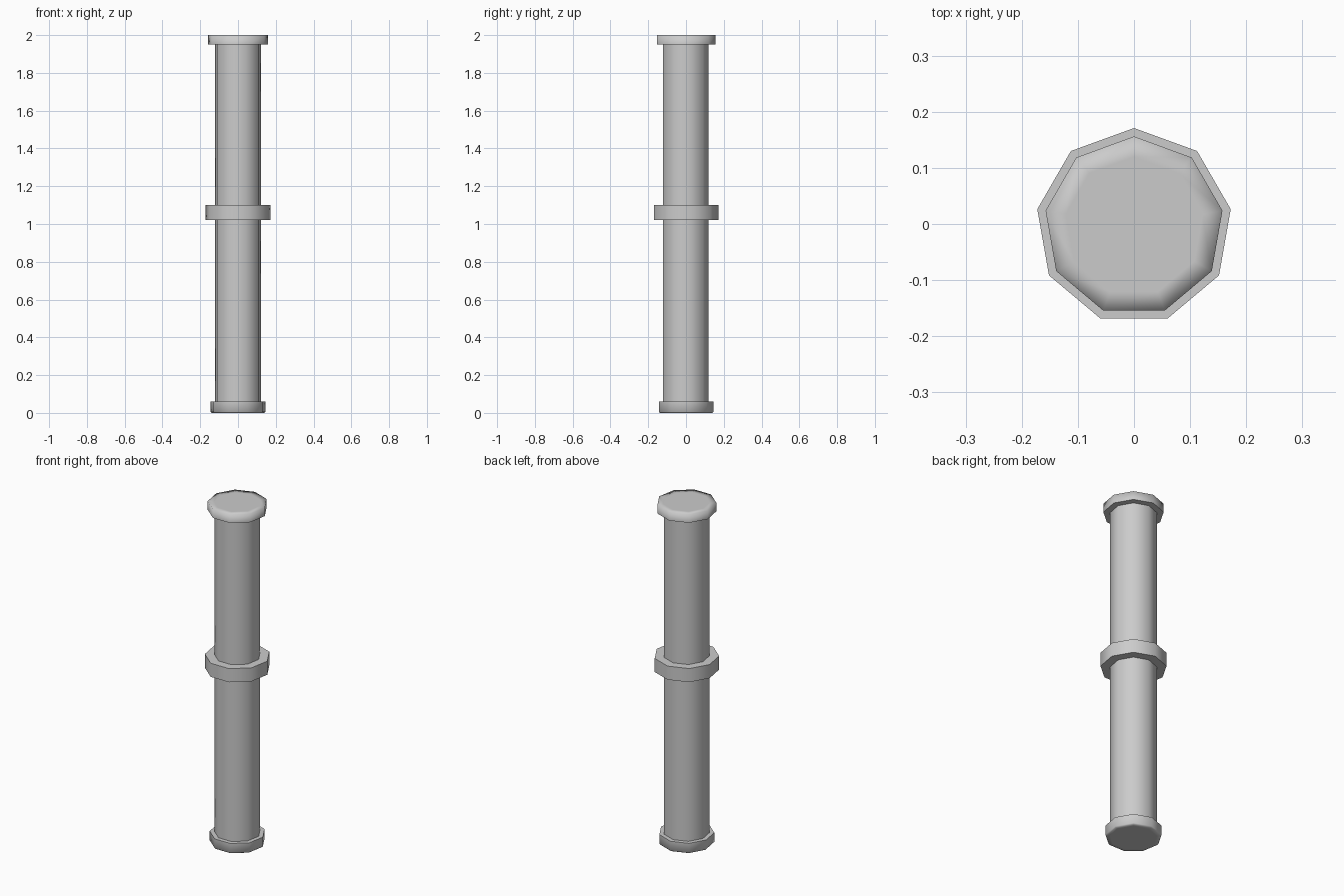
import bpy, bmesh
from math import cos, sin, tau, pi

if "Cube" in bpy.data.objects:
    bpy.data.objects.remove(bpy.data.objects["Cube"])

SIDES = 9
Y0 = -0.004      # axis offset that centres the nine-sided outline
SHAFT = 0.124


def lathe(name, profile, sharp=(), close_bottom=False, close_top=False):
    """Revolve (radius, z) points, listed bottom to top, into a nine-sided part."""
    bm = bmesh.new()
    rings = []
    for r, z in profile:
        rings.append([bm.verts.new((r * cos(pi / 2 + tau * i / SIDES),
                                    Y0 + r * sin(pi / 2 + tau * i / SIDES), z))
                      for i in range(SIDES)])
    for a, b in zip(rings, rings[1:]):
        for i in range(SIDES):
            j = (i + 1) % SIDES
            bm.faces.new((a[i], a[j], b[j], b[i]))
    if close_bottom:
        bm.faces.new(rings[0][::-1])
    if close_top:
        bm.faces.new(rings[-1])
    for f in bm.faces:
        f.smooth = True
    # crisp rims
    for k in sharp:
        for i in range(SIDES):
            bm.edges.get((rings[k][i], rings[k][(i + 1) % SIDES])).smooth = False
    me = bpy.data.meshes.new(name)
    bm.to_mesh(me)
    bm.free()
    ob = bpy.data.objects.new(name, me)
    bpy.context.collection.objects.link(ob)
    return ob


# foot ring with softly shaded underside
lathe("base", [(SHAFT, 0), (0.143, 0), (0.149, 0.006), (0.149, 0.06), (SHAFT, 0.06)],
      sharp=(3,), close_bottom=True)
# two plain shaft lengths
lathe("lower_shaft", [(SHAFT, 0.06), (SHAFT, 1.02)])
lathe("upper_shaft", [(SHAFT, 1.10), (SHAFT, 1.95)])
# middle band
lathe("collar", [(SHAFT, 1.02), (0.175, 1.02), (0.175, 1.10), (SHAFT, 1.10)],
      sharp=(1, 2))
# top disc with softly shaded upper rim
lathe("cap", [(SHAFT, 1.95), (0.16, 1.95), (0.16, 2.0), (SHAFT, 2.0)],
      sharp=(1,), close_top=True)
